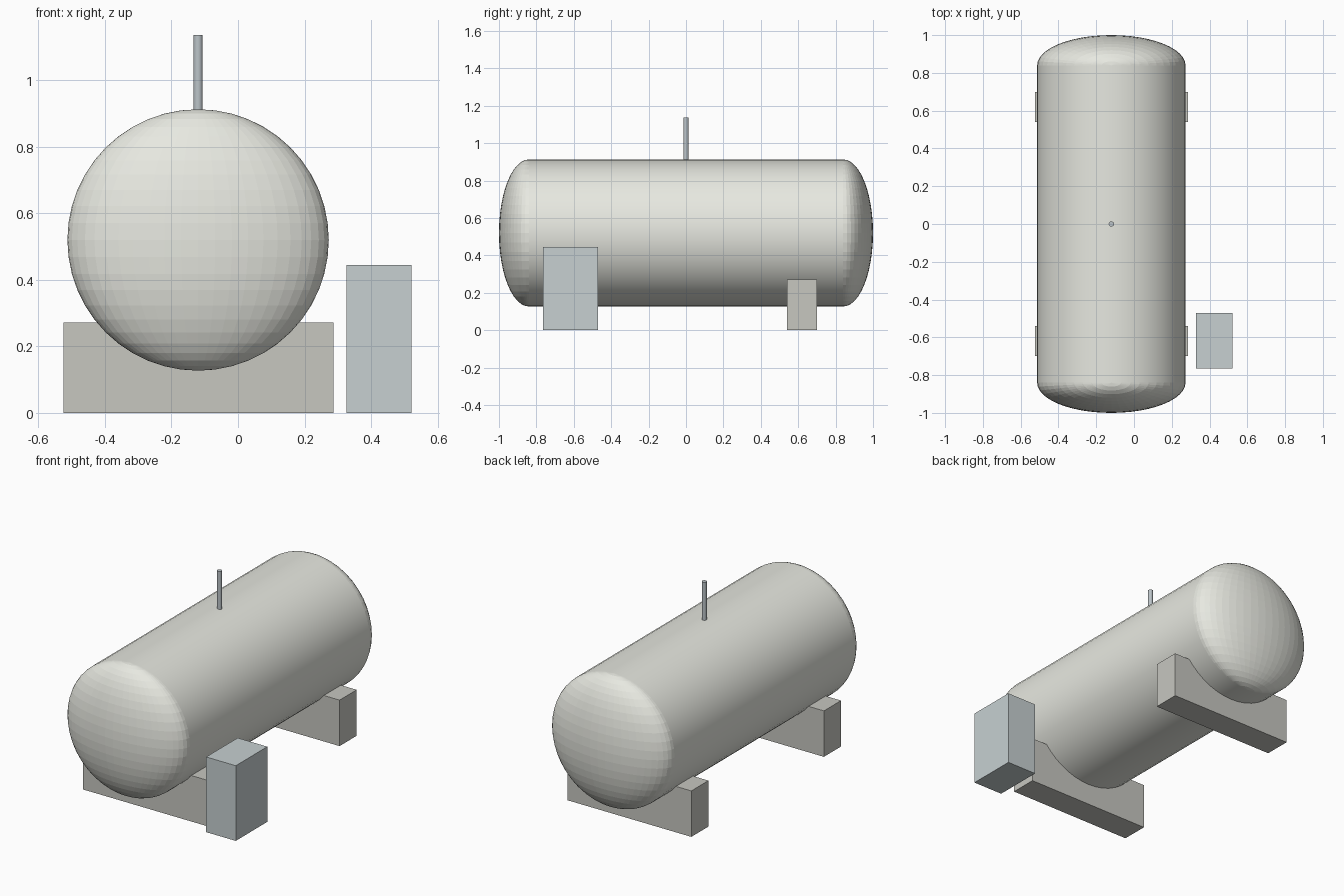
import bpy, bmesh
from mathutils import Matrix, Vector

if "Cube" in bpy.data.objects:
    bpy.data.objects.remove(bpy.data.objects["Cube"])

CX, CZ, R = -0.12, 0.52, 0.393      # tank axis position and radius
SHELL, DOME = 0.84, 0.16            # half length of the shell, depth of end domes


def material(name, rgb):
    m = bpy.data.materials.new(name)
    m.diffuse_color = (*rgb, 1)
    m.use_nodes = True
    m.node_tree.nodes["Principled BSDF"].inputs["Base Color"].default_value = m.diffuse_color
    return m


def add(name, bm, mat, location):
    mesh = bpy.data.meshes.new(name)
    bmesh.ops.recalc_face_normals(bm, faces=bm.faces)
    bm.to_mesh(mesh)
    bm.free()
    mesh.materials.append(mat)
    ob = bpy.data.objects.new(name, mesh)
    ob.location = location
    bpy.context.collection.objects.link(ob)
    return ob


def box(name, x0, x1, y0, y1, z0, z1, mat):
    bm = bmesh.new()
    bmesh.ops.create_cube(bm, size=1)
    bmesh.ops.scale(bm, vec=(x1 - x0, y1 - y0, z1 - z0), verts=bm.verts)
    return add(name, bm, mat, ((x0 + x1) / 2, (y0 + y1) / 2, (z0 + z1) / 2))


cream = material("tank_paint", (0.80, 0.81, 0.75))
stone = material("saddle_concrete", (0.57, 0.57, 0.53))
blue_grey = material("cabinet_paint", (0.57, 0.63, 0.64))
steel = material("pipe_steel", (0.50, 0.55, 0.58))

# Tank: two half-ellipsoid domes joined by a smooth shell
bm = bmesh.new()
for side in (-1, 1):
    verts = bmesh.ops.create_uvsphere(bm, u_segments=48, v_segments=24, radius=1)["verts"]
    bmesh.ops.delete(bm, geom=[v for v in verts if v.co.y * side < -1e-4], context="VERTS")
    for v in [v for v in verts if v.is_valid]:
        v.co = Vector((v.co.x * R, v.co.y * DOME + side * SHELL, v.co.z * R))
rims = [e for e in bm.edges if e.is_boundary]
for f in bmesh.ops.bridge_loops(bm, edges=rims)["faces"]:
    f.smooth = True
add("tank", bm, cream, (CX, 0, CZ))

# Support saddles
for name, y in (("front_saddle", -0.62), ("back_saddle", 0.62)):
    box(name, -0.525, 0.287, y - 0.08, y + 0.08, 0, 0.272, stone)

# Control cabinet beside the tank
box("cabinet", 0.327, 0.521, -0.765, -0.47, 0, 0.445, blue_grey)

# Vent pipe on top
bm = bmesh.new()
bmesh.ops.create_cone(bm, cap_ends=True, segments=16, radius1=0.014, radius2=0.014, depth=0.237)
for f in bm.faces:
    f.smooth = len(f.verts) == 4
add("vent_pipe", bm, steel, (CX, 0, 1.0185))
